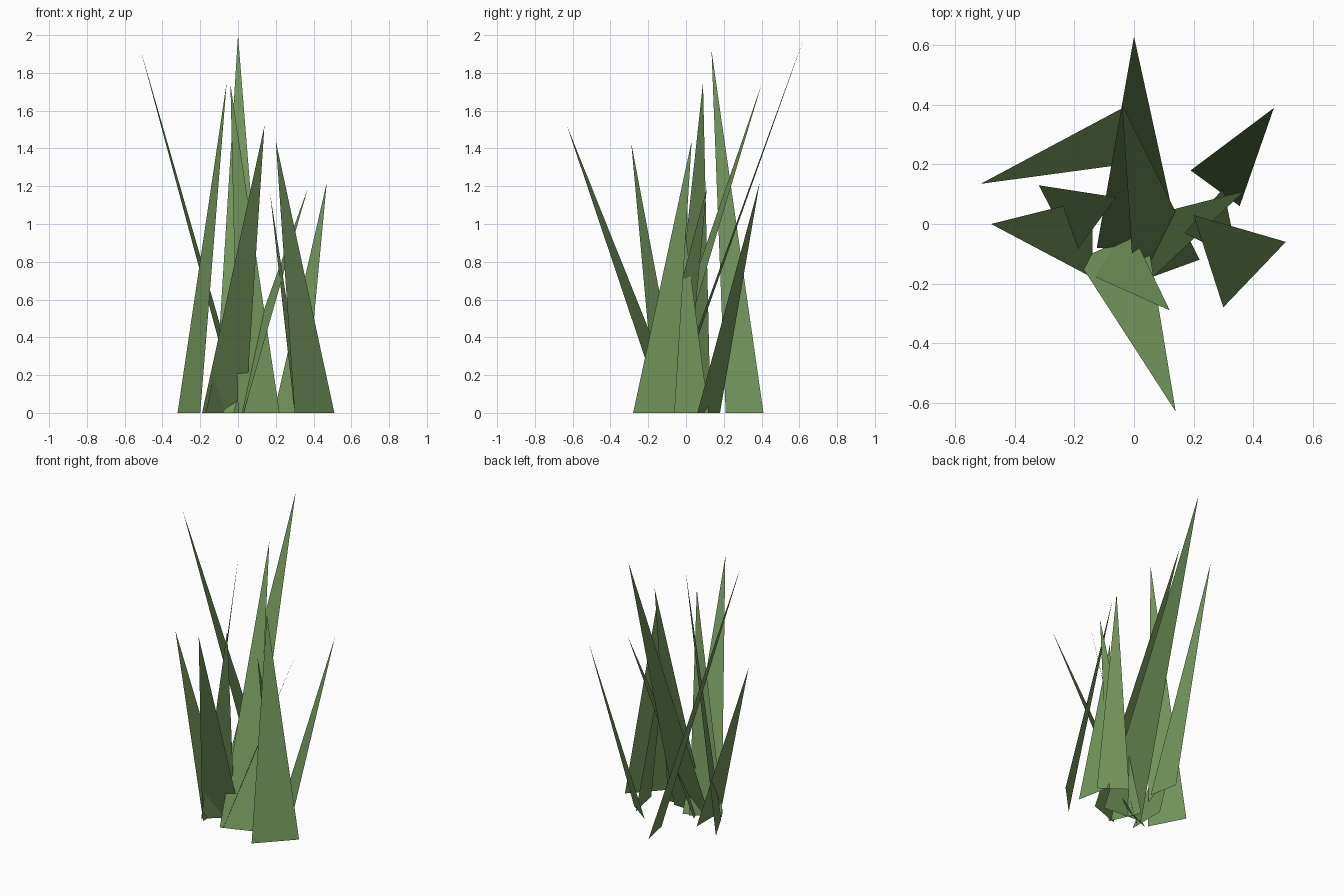
import bpy
import bmesh
from mathutils import Vector

cube = bpy.data.objects.get("Cube")
if cube:
    bpy.data.objects.remove(cube, do_unlink=True)

# Single flat grass colour
GRASS = (0.17, 0.30, 0.105, 1.0)
grass_material = bpy.data.materials.new("grass_green")
grass_material.use_nodes = True
grass_material.diffuse_color = GRASS
shader = grass_material.node_tree.nodes["Principled BSDF"]
shader.inputs["Base Color"].default_value = GRASS
shader.inputs["Roughness"].default_value = 0.9


def add_blade(name, root_a, root_b, tip):
    """Flat pointed blade standing on the ground, upper side facing up."""
    bm = bmesh.new()
    corners = [Vector((*root_a, 0)), Vector((*root_b, 0)), Vector(tip)]
    face = bm.faces.new([bm.verts.new(corner) for corner in corners])
    face.normal_update()
    if face.normal.z < 0:
        face.normal_flip()
    mesh = bpy.data.meshes.new(name)
    bm.to_mesh(mesh)
    bm.free()
    mesh.materials.append(grass_material)
    blade = bpy.data.objects.new(name, mesh)
    bpy.context.collection.objects.link(blade)
    return blade


# Each blade: two ground corners and the tip
blades = {
    "tall_back_blade": ((-.125, -.08), (.16, -.1), (0, .63, 2)),
    "tall_right_blade": ((0, .41), (.04, .21), (-.515, .135, 1.92)),
    "inner_back_blade": ((.22, -.12), (0, -.2), (-.04, .4, 1.74)),
    "upright_right_blade": ((-.32, .13), (-.2, -.1), (-.06, .09, 1.75)),
    "low_right_blade": ((-.14, -.18), (-.14, .085), (-.48, 0, 1.16)),
    "long_front_blade": ((-.19, -.12), (.04, -.02), (.14, -.63, 1.52)),
    "inner_front_blade": ((-.17, -.16), (-.01, -.02), (.12, -.29, 1.43)),
    "leaning_left_blade": ((-.06, 0), (.03, -.21), (.37, .11, 1.19)),
    "wide_left_blade": ((.3, -.28), (.51, -.06), (.2, .03, 1.44)),
    "back_left_blade": ((.19, .18), (.355, .06), (.47, .39, 1.22)),
    "inner_left_blade": ((.3, .12), (.35, -.12), (.17, -.03, 1.16)),
}
for blade_name, (root_a, root_b, tip) in blades.items():
    add_blade(blade_name, root_a, root_b, tip)
